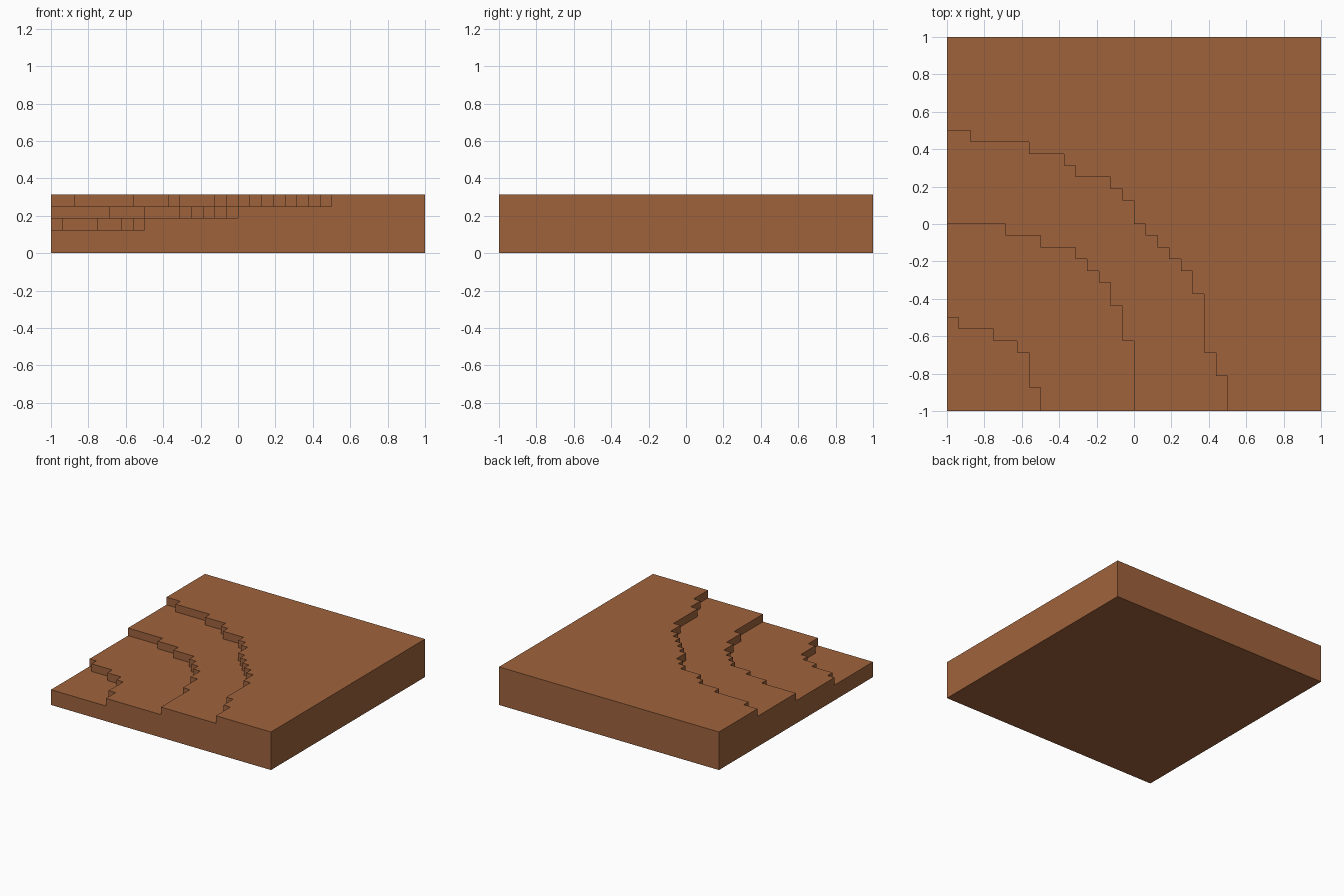
import bpy
import bmesh

if "Cube" in bpy.data.objects:
    bpy.data.objects.remove(bpy.data.objects["Cube"], do_unlink=True)

UNIT = 1 / 16          # one grid cell
SIZE = 32              # cells per side
HEIGHTS = [2, 3, 4, 5]  # terrace levels in cells

# Stepped banks around the front right corner: (end of run in x, its y)
BANKS = [
    [(1, 8), (4, 7), (6, 6), (7, 5), (8, 2)],
    [(5, 16), (8, 15), (11, 14), (12, 13), (13, 12), (14, 11), (15, 9), (16, 6)],
    [(2, 24), (7, 23), (10, 22), (11, 21), (14, 20), (15, 19), (16, 18), (17, 16),
     (18, 15), (19, 14), (20, 13), (21, 12), (22, 10), (23, 5), (24, 3)],
]


def stair_path(runs):
    """Turn runs into corner points from the right edge to the front edge."""
    points = [(0, runs[0][1])]
    for i, (x, y) in enumerate(runs):
        next_y = runs[i + 1][1] if i + 1 < len(runs) else 0
        points += [(x, y), (x, next_y)]
    return points


bm = bmesh.new()


def face(points):
    bm.faces.new([bm.verts.new((x * UNIT - 1, y * UNIT - 1, z * UNIT))
                  for x, y, z in points])


def wall(path, low, high):
    for (ax, ay), (bx, by) in zip(path, path[1:]):
        face([(ax, ay, low), (bx, by, low), (bx, by, high), (ax, ay, high)])


corner = [(0, 0)]
rim = [(0, SIZE), (SIZE, SIZE), (SIZE, 0)]
paths = [corner] + [stair_path(b) for b in BANKS] + [rim]

# Flat terraces, each between two neighbouring banks
for inner, outer, z in zip(paths, paths[1:], HEIGHTS):
    face([(x, y, z) for x, y in outer[::-1] + inner])

# Risers of the banks
for path, low, high in zip(paths[1:], HEIGHTS, HEIGHTS[1:]):
    wall(path, low, high)

# Back and left walls, and the base
wall(rim, 0, HEIGHTS[-1])
face([(x, y, 0) for x, y in corner + rim])

# Front and right walls follow the terrace profile
profile = [(SIZE, 0), (0, 0), (0, HEIGHTS[0])]
for path, low, high in zip(paths[1:], HEIGHTS, HEIGHTS[1:]):
    profile += [(path[-1][0], low), (path[-1][0], high)]
profile.append((SIZE, HEIGHTS[-1]))
face([(d, 0, z) for d, z in profile])
face([(0, d, z) for d, z in profile])

bmesh.ops.remove_doubles(bm, verts=bm.verts, dist=0.0001)
bmesh.ops.recalc_face_normals(bm, faces=bm.faces)

mesh = bpy.data.meshes.new("terraced_ground")
bm.to_mesh(mesh)
bm.free()

# Earth colour
colour = (0.347, 0.124, 0.046, 1)
earth = bpy.data.materials.new("earth brown")
earth.use_nodes = True
earth.diffuse_color = colour
shader = earth.node_tree.nodes["Principled BSDF"]
shader.inputs["Base Color"].default_value = colour
shader.inputs["Roughness"].default_value = 0.9
mesh.materials.append(earth)

ground = bpy.data.objects.new("terraced_ground", mesh)
bpy.context.collection.objects.link(ground)
